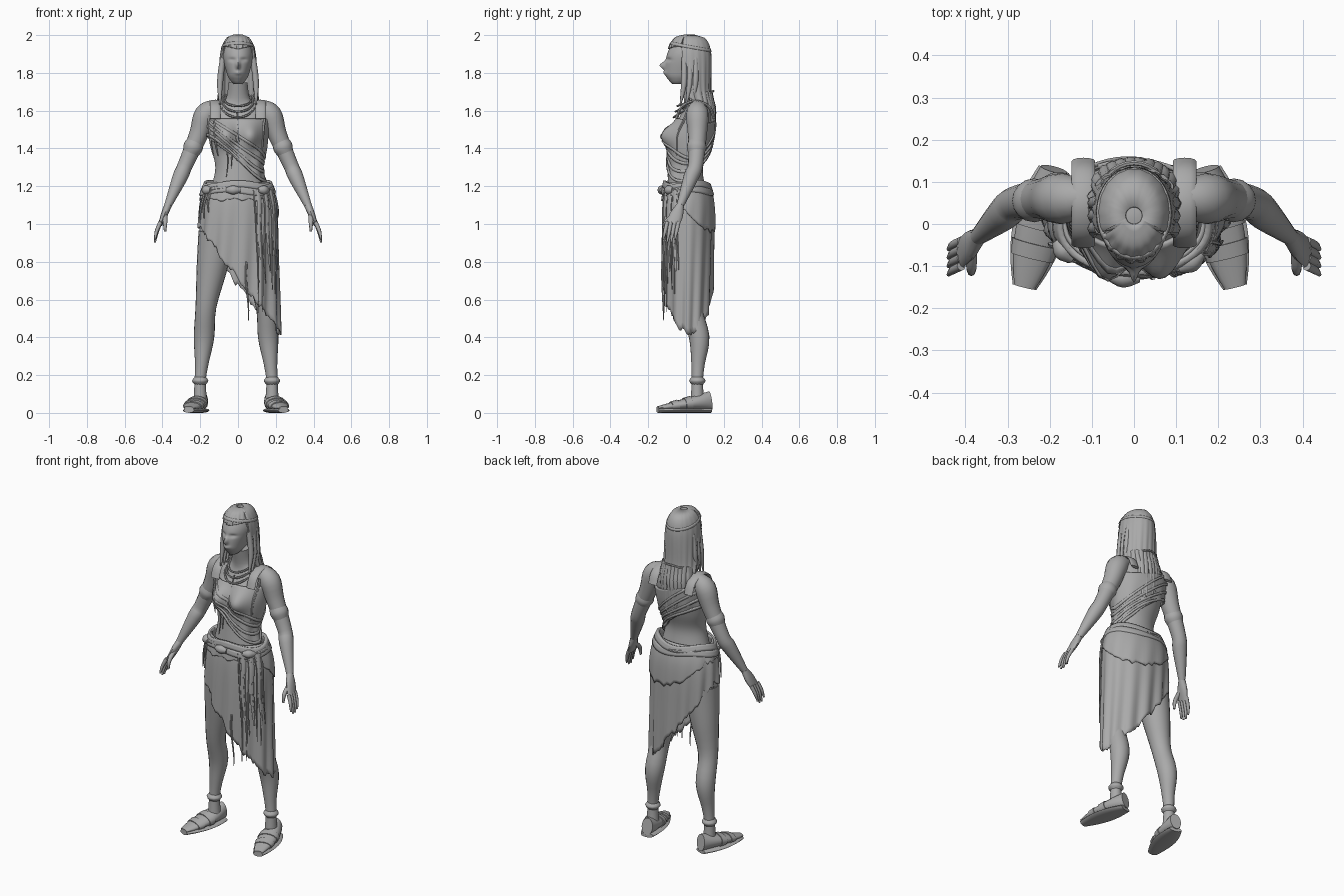
import bpy, bmesh, math, random
from math import sin, cos, pi, exp
from mathutils import Vector

random.seed(4)
if "Cube" in bpy.data.objects:
    bpy.data.objects.remove(bpy.data.objects["Cube"])

clay = bpy.data.materials.new("plain grey")
clay.use_nodes = True
grey = (0.4, 0.4, 0.4, 1)
clay.diffuse_color = grey
clay.node_tree.nodes["Principled BSDF"].inputs["Base Color"].default_value = grey


def skin(rings, name, thickness=0):
    """Bridge rings of points into one smooth object, capped unless it is a cloth shell."""
    bm = bmesh.new()
    rows = [[bm.verts.new(point) for point in ring] for ring in rings]
    for upper, lower in zip(rows, rows[1:]):
        for j in range(len(upper)):
            bm.faces.new((upper[j - 1], upper[j], lower[j], lower[j - 1]))
    if not thickness:
        bm.faces.new(rows[0])
        bm.faces.new(rows[-1])
    bmesh.ops.recalc_face_normals(bm, faces=bm.faces)
    mesh = bpy.data.meshes.new(name)
    bm.to_mesh(mesh)
    bm.free()
    mesh.materials.append(clay)
    part = bpy.data.objects.new(name, mesh)
    bpy.context.collection.objects.link(part)
    if thickness:
        shell = part.modifiers.new("thickness", 'SOLIDIFY')
        shell.thickness, shell.offset = thickness, 0
    bpy.ops.object.select_all(action='DESELECT')
    part.select_set(True)
    bpy.context.view_layer.objects.active = part
    bpy.ops.object.shade_smooth_by_angle(angle=math.radians(50))


def smooth_path(points, steps):
    """Catmull-Rom curve through tuples of any length."""
    curve = []
    last = len(points) - 1
    for i in range(last):
        ends = points[max(i - 1, 0)], points[i], points[i + 1], points[min(i + 2, last)]
        for k in range(steps):
            t = k / steps
            curve.append([b + t/2*(c - a + t*(2*a - 5*b + 4*c - d + t*(3*b - a - 3*c + d)))
                          for a, b, c, d in zip(*ends)])
    return curve + [list(points[last])]


def tube(name, joints, widths, depths=None, across=(0, 1, 0), sides=12, steps=4):
    """Limb or cord through joints, with half widths along the across direction."""
    path = smooth_path([(*p, w, d) for p, w, d in zip(joints, widths, depths or widths)], steps)
    centres = [Vector(p[:3]) for p in path]
    rings = []
    for i, (*_, width, depth) in enumerate(path):
        along = (centres[min(i + 1, len(path) - 1)] - centres[max(i - 1, 0)]).normalized()
        u = (Vector(across) - along*along.dot(Vector(across))).normalized()
        v = along.cross(u)
        turns = [2*pi*j/sides for j in range(sides)]
        rings.append([centres[i] + u*width*cos(a) + v*depth*sin(a) for a in turns])
    skin(rings, name)


def surface(profile, z, angle, offset=0, shape=None):
    """Point on a stack of ellipses given as rows of height, centre y, half x, half y."""
    pair = next((p for p in zip(profile, profile[1:]) if z >= p[1][0]), profile[-2:])
    upper, lower = pair
    t = min(max((upper[0] - z) / (upper[0] - lower[0]), 0), 1)
    centre, half_x, half_y = (a + (b - a)*t for a, b in zip(upper[1:], lower[1:]))
    x = (half_x + offset)*cos(angle)
    y = centre + (half_y + offset)*sin(angle)
    if shape and sin(angle) < 0:
        y += shape(x, z)
    return x, y, z


def wrap(name, profile, top, bottom, offset=0, rows=20, columns=48, thickness=0, shape=None,
         fold=0, folds=13):
    """Skin or cloth around a profile, between two edges given as functions of angle."""
    angles = [2*pi*j/columns for j in range(columns)]
    edges = [(a, top(a), bottom(a)) for a in angles]
    rings = []
    for i in range(rows + 1):
        t = i / rows
        rings.append([surface(profile, high + (low - high)*t, a,
                              offset + fold*t*sin(folds*a + 2*t), shape)
                      for a, high, low in edges])
    skin(rings, name, thickness)


def hang(name, profile, angle, top, end, width, depth, offset, shape=None):
    """Strand lying on a profile, thinning towards its lower end."""
    span = [k/6 for k in range(7)]
    joints = [surface(profile, top + (end - top)*t, angle + .03*sin(5*t + end*20), offset, shape)
              for t in span]
    taper = [1 - .7*t**3 for t in span]
    across = (-sin(angle), cos(angle), 0)
    tube(name, joints, [width*t for t in taper], [depth*t for t in taper], across, 6, 2)


def level(z):
    return lambda angle: z


def bump(x, z, centre_x, centre_z, wide, tall, depth):
    return -depth * exp(-((x - centre_x)/wide)**2 - ((z - centre_z)/tall)**2)


def bust(x, z):
    return bump(abs(x), z, .07, 1.47, .05, .06, .06)


def face(x, z):
    eyes = bump(abs(x), z, .03, 1.87, .02, .01, -.01)
    nose = bump(x, z, 0, 1.84, .01, .02, .03)
    lips = bump(x, z, 0, 1.8, .02, .01, .01)
    return eyes + nose + lips


# Profiles of the body and clothes
torso = smooth_path([(1.75, .02, .05, .05), (1.65, .05, .07, .06), (1.6, .06, .15, .08),
                     (1.5, .04, .15, .1), (1.4, .02, .14, .1), (1.3, 0, .12, .09),
                     (1.2, 0, .14, .1), (1, .01, .2, .13), (.9, .01, .2, .1)], 8)
head = smooth_path([(2, .02, .01, .01), (1.98, .02, .05, .07), (1.9, .01, .08, .11),
                    (1.8, -.01, .06, .1), (1.76, -.03, .04, .06), (1.74, -.04, .02, .03)], 8)
hair = smooth_path([(2, .02, .02, .02), (1.98, .02, .06, .08), (1.9, .02, .09, .11),
                    (1.7, .04, .1, .09), (1.6, .06, .11, .09), (1.4, .05, .1, .09)], 8)
skirt = smooth_path([(1.25, 0, .15, .1), (1.1, .01, .2, .13), (.8, .01, .21, .13),
                     (.4, .01, .22, .12)], 8)

wrap("torso", torso, level(1.75), level(.93), rows=40, shape=bust)
wrap("head", head, level(2), level(1.74), rows=50, columns=72, shape=face)

# Limbs, mirrored; the legs stand slightly towards the right
for sign, side in ((1, "left"), (-1, "right")):
    def place(x, y, z, shift=0):
        return Vector((sign*x + shift, y, z))

    collar, shoulder, biceps = place(.11, .06, 1.62), place(.17, .06, 1.58), place(.21, .06, 1.47)
    elbow, wrist, knuckles = place(.28, .05, 1.31), place(.37, -.03, 1.1), place(.41, -.07, 1)
    forearm = elbow.lerp(wrist, .3)
    tube(side + "_arm", [collar, shoulder, biceps, elbow, forearm, wrist],
         [.04, .06, .05, .04, .04, .02], sides=16)
    band = [biceps.lerp(elbow, t) for t in (.2, .4, .6)]
    tube(side + "_armlet", band, [.045, .052, .042], sides=16)
    tube(side + "_hand", [wrist, wrist.lerp(knuckles, .5), knuckles], [.02, .035, .035], [.02, .018, .012])
    for k in range(4):
        root = knuckles + Vector((0, .02*k - .03, .01))
        reach = .09 + .02*sin(k)
        tip = root + Vector((sign*.03, -.02, -reach))
        middle = root.lerp(tip, .5) + Vector((sign*.005, 0, 0))
        tube(side + "_finger", [root, middle, tip], [.011, .01, .005], sides=8)
    thumb_root = wrist.lerp(knuckles, .4)
    tube(side + "_thumb", [thumb_root, thumb_root + Vector((0, -.06, -.05)),
                           thumb_root + Vector((0, -.07, -.1))], [.014, .012, .006], sides=8)

    stance = -.01
    hip, knee, calf = place(.1, .01, .95, stance), place(.16, .03, .56, stance), place(.17, .07, .4, stance)
    ankle, heel, toe = place(.19, .06, .17, stance), place(.18, .13, 0, stance), place(.25, -.15, 0, stance)
    tube(side + "_leg", [hip, hip.lerp(knee, .5), knee, calf, calf.lerp(ankle, .6), ankle,
                         ankle - Vector((0, 0, .1))], [.1, .08, .055, .054, .036, .03, .035], sides=20)
    tube(side + "_ankle_cuff", [ankle + Vector((0, 0, .02*k)) for k in (-1, 0, 1)], [.03, .043, .03])

    # Foot, sole and straps share one rule from heel to toe
    span = [k/8 for k in range(9)]
    widths = [.055*sin(pi*(.2 + .65*t)) for t in span]
    heights = [.05 - .04*t for t in span]
    sideways = (1, 0, 0)
    instep = [heel.lerp(toe, t) + Vector((0, 0, .015 + h)) for t, h in zip(span, heights)]
    tube(side + "_foot", instep, widths, heights, sideways, 16)
    tube(side + "_sole", [heel.lerp(toe, t) + Vector((0, 0, .013)) for t in span],
         [w*1.15 for w in widths], [.013]*9, sideways)
    for k in (4, 6):
        tube(side + "_sandal_strap", instep[k - 1:k + 1], [w + .005 for w in widths[k - 1:k + 1]],
             [h + .005 for h in heights[k - 1:k + 1]], sideways, 16)

    # Hair locks beside the face
    for k in range(3):
        temple = Vector((sign*.08, .03*k - .01, 1.88))
        lower = temple + Vector((sign*.015, 0, -.13))
        tube(side + "_lock", [temple, lower, lower + Vector((0, -.02, -.12))], [.015, .016, .004], sides=8)

    # Straps over the shoulder
    strap = [Vector((sign*.12, .05 + .1*sin(t), 1.55 + .1*cos(t))) for t in (-1.5, -.8, 0, .8, 1.5)]
    tube(side + "_shoulder_strap", strap, [.028]*5, [.008]*5, sideways)


# Hair with open face and ragged ends
def hair_end(angle):
    if sin(angle) < -.42:
        return 1.925 + .02*abs(cos(angle))
    return 1.66 - .1*max(sin(angle), 0) + random.uniform(-.03, .03)


wrap("hair", hair, level(2), hair_end, 0, 24, 72, .008, fold=.004, folds=19)
wrap("headband", hair, lambda a: 1.945 - .02*sin(a), lambda a: 1.93 - .02*sin(a), .003, 2, thickness=.006)
for k in range(10):
    hang("back_strand", hair, pi*(.2 + k/15), 1.7, random.uniform(1.4, 1.52), .014, .007, .004)
for angle in (-2.7, -2.4, -.6):
    hang("front_braid", torso, angle, 1.6, 1.38 + .03*sin(angle), .008, .008, .015, bust)


# One-shouldered draped top with overlapping folds
def top_edge(angle):
    if sin(angle) < 0:
        return 1.555
    return 1.56 - .05*cos(angle)*sin(angle)


def top_hem(angle):
    return 1.335 - .12*cos(angle) + .04*max(sin(angle), 0)


wrap("draped_top", torso, top_edge, top_hem, .008, 24, 64, .01, bust, .004, 9)
for k in range(4):
    def fold_line(angle):
        return top_hem(angle) + .04*k + .012*sin(2*angle + k)
    wrap("top_fold", torso, lambda a: fold_line(a) + .022, lambda a: fold_line(a) + .006,
         .014, 2, thickness=.01, shape=bust)


# Slanted skirt with ragged hem, hip wrap and twisted belt
def skirt_hem(angle):
    along = .21*cos(angle) + .1
    slope = 1.28 if along > 0 else 1.6
    return .82 - slope*along - .02*sin(angle) + random.uniform(-.016, .016)


def wrap_hem(angle):
    return 1.13 - .17*max(0, sin(angle + .5)) + random.uniform(-.01, .01)


wrap("skirt", skirt, level(1.22), skirt_hem, 0, 24, 96, .008, fold=.008)
wrap("hip_wrap", skirt, level(1.21), wrap_hem, .007, 12, 64, .008, fold=.003)
for k in range(2):
    def belt_line(angle):
        return 1.2 - .027*k + .01*sin(3*angle + k)
    wrap("belt", skirt, lambda a: belt_line(a) + .02, lambda a: belt_line(a) - .015, .008, 3, thickness=.018)
for angle in (-.8, -1.7, -2.6):
    knot = [Vector(surface(skirt, 1.18, angle + turn, .015)) for turn in (-.2, 0, .2)]
    tube("belt_knot", knot, [.012, .025, .012], sides=10)

# Hanging cords and cloth strips
for k in range(7):
    hang("skirt_cord", skirt, -1.1 + .12*k, 1.18, random.uniform(.5, .8), .006, .006, .014)
hang("skirt_cord", skirt, -1.35, .8, .49, .006, .006, .01)
for k in range(3):
    hang("right_hip_cord", skirt, -2.7 + .15*k, 1.18, 1 + .03*k, .008, .006, .014)
    hang("cloth_strip", skirt, -1 + .25*k, 1.18, .75, .014, .006, .014)
    hang("top_cord", torso, -2 + .2*k, 1.42, 1.25 + .04*k, .004, .004, .012)

# Necklaces and pendant
for k in range(3):
    radius = .07 + .01*k
    loop = [Vector((radius*cos(a), .04 + (radius + .015)*sin(a), 1.655 - .01*k + (.03 + .02*k)*sin(a)))
            for a in (pi*j/8 for j in range(17))]
    tube("necklace", loop, [.006]*17, across=(0, .3, 1), sides=6, steps=2)
hang("pendant_cord", torso, -pi/2, 1.6, 1.45, .004, .004, .01, bust)
hang("pendant", torso, -pi/2, 1.47, 1.42, .01, .008, .014, bust)
